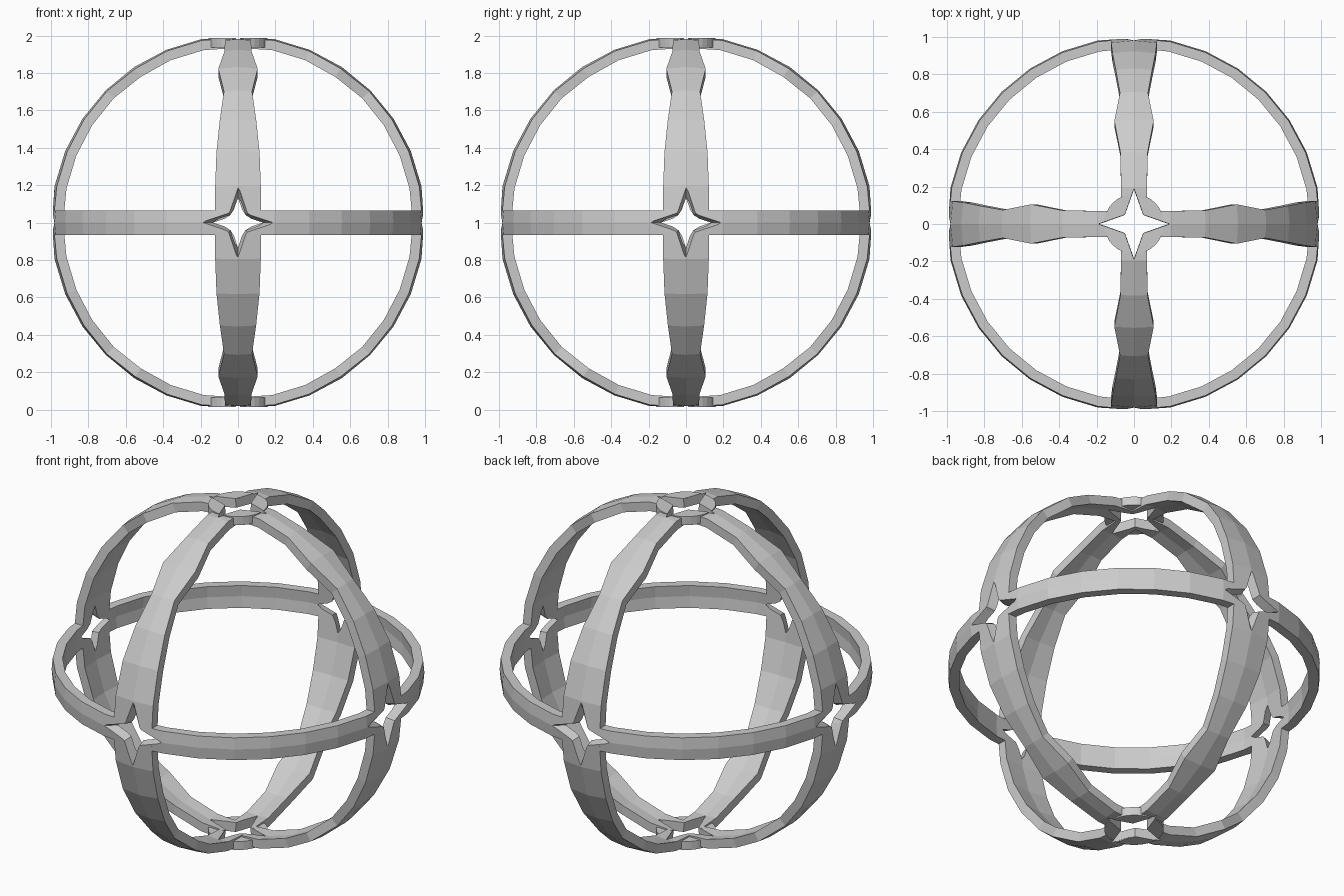
import bpy, bmesh, math
from mathutils import Vector, Matrix

if "Cube" in bpy.data.objects:
    bpy.data.objects.remove(bpy.data.objects["Cube"])

STEPS = 32
INNER = 0.945
CENTRE = Vector((0, 0, 1))
# half width of an upright band at each latitude step, equator to pole
WIDTHS = [0.125, 0.122, 0.115, 0.097, 0.075, 0.105, 0.072, 0.07, 0.07]


def finish(bm, name):
    bmesh.ops.recalc_face_normals(bm, faces=bm.faces)
    mesh = bpy.data.meshes.new(name)
    bm.to_mesh(mesh)
    bm.free()
    obj = bpy.data.objects.new(name, mesh)
    obj.location = CENTRE
    bpy.context.collection.objects.link(obj)
    return obj


def loft(bm, rings, closed):
    n = len(rings[0])
    count = len(rings) if closed else len(rings) - 1
    for i in range(count):
        a, b = rings[i], rings[(i + 1) % len(rings)]
        for j in range(n):
            k = (j + 1) % n
            bm.faces.new((a[j], a[k], b[k], b[j]))
    if not closed:
        bm.faces.new(rings[0])
        bm.faces.new(rings[-1])


def band(name, u, v, side, upright):
    """Faceted ring in the u-v plane with a slightly creased outer face."""
    u, v, side = Vector(u), Vector(v), Vector(side)
    bm = bmesh.new()
    rings = []
    for i in range(STEPS):
        a = 2 * math.pi * i / STEPS
        d = u * math.cos(a) + v * math.sin(a)
        lat = min(i % 16, 16 - i % 16)
        w = WIDTHS[lat] if upright else 0.066
        pole = upright and lat == 8
        r = 0.987 if pole else 1.0
        drop = 0.0 if pole else w * 0.098
        pts = [d * r, d * (r - drop) + side * w,
               d * (r - drop - 0.053) + side * w, d * (r - 0.053),
               d * (r - drop - 0.053) - side * w, d * (r - drop) - side * w]
        rings.append([bm.verts.new(p) for p in pts])
    loft(bm, rings, True)
    return finish(bm, name)


# three crossing bands
parts = [band("front_upright_band", (1, 0, 0), (0, 0, 1), (0, 1, 0), True),
         band("side_upright_band", (0, 1, 0), (0, 0, 1), (1, 0, 0), True),
         band("equator_band", (1, 0, 0), (0, 1, 0), (0, 0, 1), False)]

# round hubs at the top and bottom
for name, s in (("top_hub", 1), ("bottom_hub", -1)):
    bm = bmesh.new()
    bmesh.ops.create_cone(bm, cap_ends=True, segments=32, radius1=0.16,
                          radius2=0.16, depth=0.05,
                          matrix=Matrix.Translation((0, 0, s * 0.961)))
    parts.append(finish(bm, name))

# four-pointed star cutters at the six poles
bm = bmesh.new()
for axis in ((1, 0, 0), (-1, 0, 0), (0, 1, 0), (0, -1, 0), (0, 0, 1), (0, 0, -1)):
    d = Vector(axis)
    up = Vector((0, 1, 0)) if axis[2] else Vector((0, 0, 1))
    across = up.cross(d)
    slope = 0.1 if axis[2] else 1.1
    rings = []
    for r in (0.88, 1.04):
        tip = 0.19 + (r - 0.985) * slope
        notch = 0.07 + (r - 0.985) * slope * 0.25
        ring = []
        for k in range(8):
            a = k * math.pi / 4
            q = notch if k % 2 else tip
            ring.append(bm.verts.new(d * r + across * (q * math.cos(a)) + up * (q * math.sin(a))))
        rings.append(ring)
    loft(bm, rings, False)
cutter = finish(bm, "star_cutter")
cutter.hide_render = True

# cut the stars and bake the result
for obj in parts:
    mod = obj.modifiers.new("star_holes", 'BOOLEAN')
    mod.operation = 'DIFFERENCE'
    mod.solver = 'EXACT'
    mod.object = cutter
    bpy.context.view_layer.objects.active = obj
    bpy.ops.object.modifier_apply(modifier=mod.name)
bpy.data.objects.remove(cutter)
